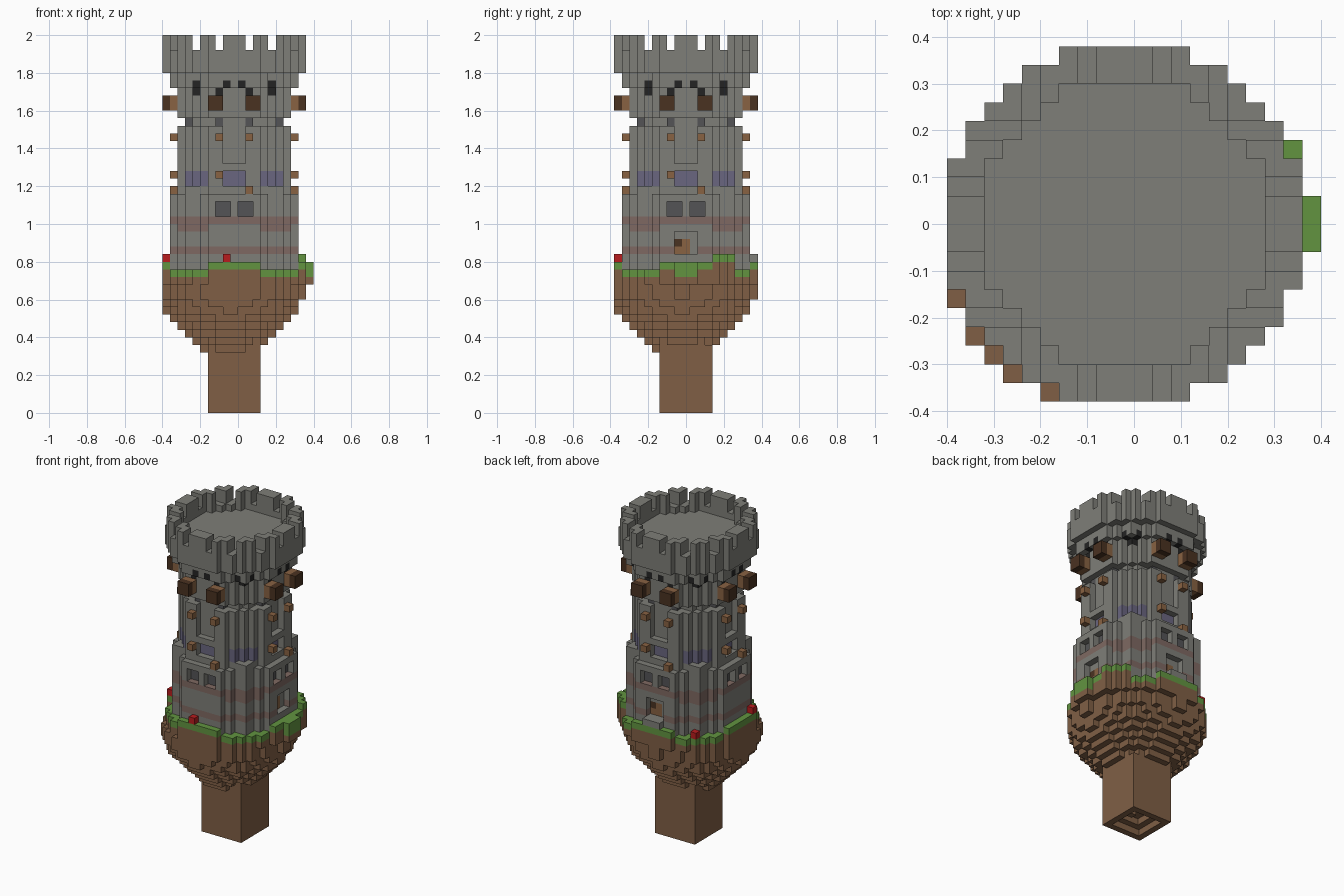
import bpy

cube = bpy.data.objects.get("Cube")
if cube:
    bpy.data.objects.remove(cube)

S = 0.04          # block size
OFF_X = -0.02     # tower axis

COLOURS = {
    "stone": (126, 126, 120), "dark_stone": (84, 84, 86), "clay_band": (127, 105, 98),
    "window_glass": (106, 102, 128), "black_opening": (36, 36, 36), "earth": (128, 95, 69),
    "grass": (98, 148, 64), "wood": (136, 98, 66), "dark_wood": (74, 50, 33),
    "red_flower": (185, 28, 30),
}


def linear(v):
    v /= 255
    return v / 12.92 if v <= 0.04045 else ((v + 0.055) / 1.055) ** 2.4


materials = {}
for name, rgb in COLOURS.items():
    m = bpy.data.materials.new(name)
    col = tuple(linear(v) for v in rgb) + (1.0,)
    m.use_nodes = True
    m.diffuse_color = col
    bsdf = next(n for n in m.node_tree.nodes if n.type == 'BSDF_PRINCIPLED')
    bsdf.inputs["Base Color"].default_value = col
    bsdf.inputs["Roughness"].default_value = 0.9
    materials[name] = m

cells = {}        # (a, b, k) -> (part, colour)


def put(part, colour, a, b, k):
    cells[(a, b, k)] = (part, colour)


def disc(r, c=0.0):
    rng = range(-9, 10)
    return [(a, b) for a in rng for b in rng if (a - c) ** 2 + (b - c) ** 2 <= r * r]


def turns(a, b):
    """The four quarter turns of a position about the axis."""
    for _ in range(4):
        yield a, b
        a, b = -b, a


# Square stalk, with a stepped hollow underneath
for a in range(-3, 4):
    for b in range(-3, 4):
        m = max(abs(a), abs(b))
        for k in range(9):
            if not (k == 0 and m <= 2) and not (k == 1 and m <= 1 and (a, b) != (1, 0)):
                put("stalk", "earth", a, b, k)

# Floating island bowl
bowl = [3.9, 4.9, 5.9, 6.9, 7.9, 8.6, 8.9, 9.6, 9.6]
for i, r in enumerate(bowl):
    for a, b in disc(r, -0.5):
        put("island", "earth", a, b, 8 + i)

# Uneven ground, grass on the top layer
ground = disc(9.5) + [(10, -1), (10, 0), (10, 1), (9, 4)]
for a, b in ground:
    top = 20 if min(abs(a), abs(b)) <= 3 else 19
    if a >= 7 and 4 <= b <= 6:
        top = 21
    for k in range(17, top - 1):
        put("island", "earth", a, b, k)
    put("grass_rim", "grass", a, b, top - 1)
    if a == 10:
        put("grass_rim", "grass", a, b, top - 2)


# Tower body
def tower_radius(k):
    if k < 29:
        return 8.6
    if k == 38:
        return 6.6
    return 7.7 if k < 43 else 8.6


def tower_colour(a, b, k):
    low, high = sorted((abs(a), abs(b)))
    if k in (21, 25) or (k == 24 and low >= 4):
        return "clay_band"
    if k in (26, 27) and low in (1, 2) and high <= 7:
        return "dark_stone"
    if k in (30, 31) and (low <= 1 or (low >= 4 and high <= 6)):
        return "window_glass"
    if k == 38 and low in (2, 3) and high == 6:
        return "dark_stone"
    if (k == 43 and low in (1, 5)) or (k == 42 and low in (2, 5)):
        return "black_opening"
    return "stone"


for k in range(19, 45):
    for a, b in disc(tower_radius(k)):
        low, high = sorted((abs(a), abs(b)))
        arch = k in (26, 27) and low in (1, 2) and high == 8
        alcove = k in (30, 31, 33, 34, 35, 36, 37) and low <= 1 and high == 7
        if not arch and not alcove:
            put("tower", tower_colour(a, b, k), a, b, k)

# Stepped blocks on the diagonals of the lower ledge
for a, b in disc(8.6):
    if min(abs(a), abs(b)) >= 5:
        put("ledge", "stone", a, b, 29)

# Doorways on the left and back, with a doorstep at the back
for w in (-1, 0, 1):
    for k in (21, 22, 23):
        door = "wood" if w < 1 and k < 23 else "stone"
        if w == -1 and k == 22:
            door = "dark_wood"
        for outer, inner in (((8, w), (7, w)), ((-w, 8), (-w, 7))):
            cells.pop((*outer, k), None)
            put("door", door, *inner, k)
    put("doorstep", "stone", w, 9, 20)

# Wooden pegs and the heavy beam ends under the crown
for side in (-2, 2):
    for a, b in turns(side, -8):
        put("pegs", "wood", a, b, 36)
        put("pegs", "wood", a, b, 31 if side < 0 else 29)
    for w in (side, side * 3 // 2):
        for depth, colour in ((8, "wood"), (9, "dark_wood")):
            for a, b in turns(w, -depth):
                for k in (40, 41):
                    put("beam_ends", colour, a, b, k)

# Crown: roof floor, wall and merlons
floor = set(disc(7.7))
for a, b in disc(9.5):
    gap = min(abs(a), abs(b)) in (2, 5)
    top = 47 if (a, b) in floor else (48 if gap else 50)
    for k in range(45, top):
        put("crown", "stone", a, b, k)

# Red flowers
for a, b, k in ((-9, -3, 20), (-1, -9, 20), (-6, 7, 19)):
    put("flowers", "red_flower", a, b, k)

# Unit block faces: outward direction and corners
FACES = []
for axis in range(3):
    u, v = (axis + 1) % 3, (axis + 2) % 3
    for s in (0, 1):
        quad = []
        for p, q in ((0, 0), (1, 0), (1, 1), (0, 1)):
            c = [0, 0, 0]
            c[axis], c[u], c[v] = s, p, q
            quad.append(tuple(c))
        d = [0, 0, 0]
        d[axis] = 2 * s - 1
        FACES.append((d, quad if s else quad[::-1]))


# One mesh per part, made of the exposed block faces
def build(part):
    verts, faces, slots, names = {}, [], [], []
    for pos, (owner, colour) in cells.items():
        if owner != part:
            continue
        if colour not in names:
            names.append(colour)
        for d, quad in FACES:
            if tuple(p + q for p, q in zip(pos, d)) in cells:
                continue
            corners = [tuple(p + q for p, q in zip(pos, c)) for c in quad]
            faces.append([verts.setdefault(c, len(verts)) for c in corners])
            slots.append(names.index(colour))
    if not faces:
        return
    mesh = bpy.data.meshes.new(part)
    mesh.from_pydata([((a - 0.5) * S + OFF_X, (b - 0.5) * S, k * S) for a, b, k in verts], [], faces)
    for n in names:
        mesh.materials.append(materials[n])
    for poly, slot in zip(mesh.polygons, slots):
        poly.material_index = slot
    mesh.update()
    bpy.context.scene.collection.objects.link(bpy.data.objects.new(part, mesh))


for part in sorted({owner for owner, _ in cells.values()}):
    build(part)
